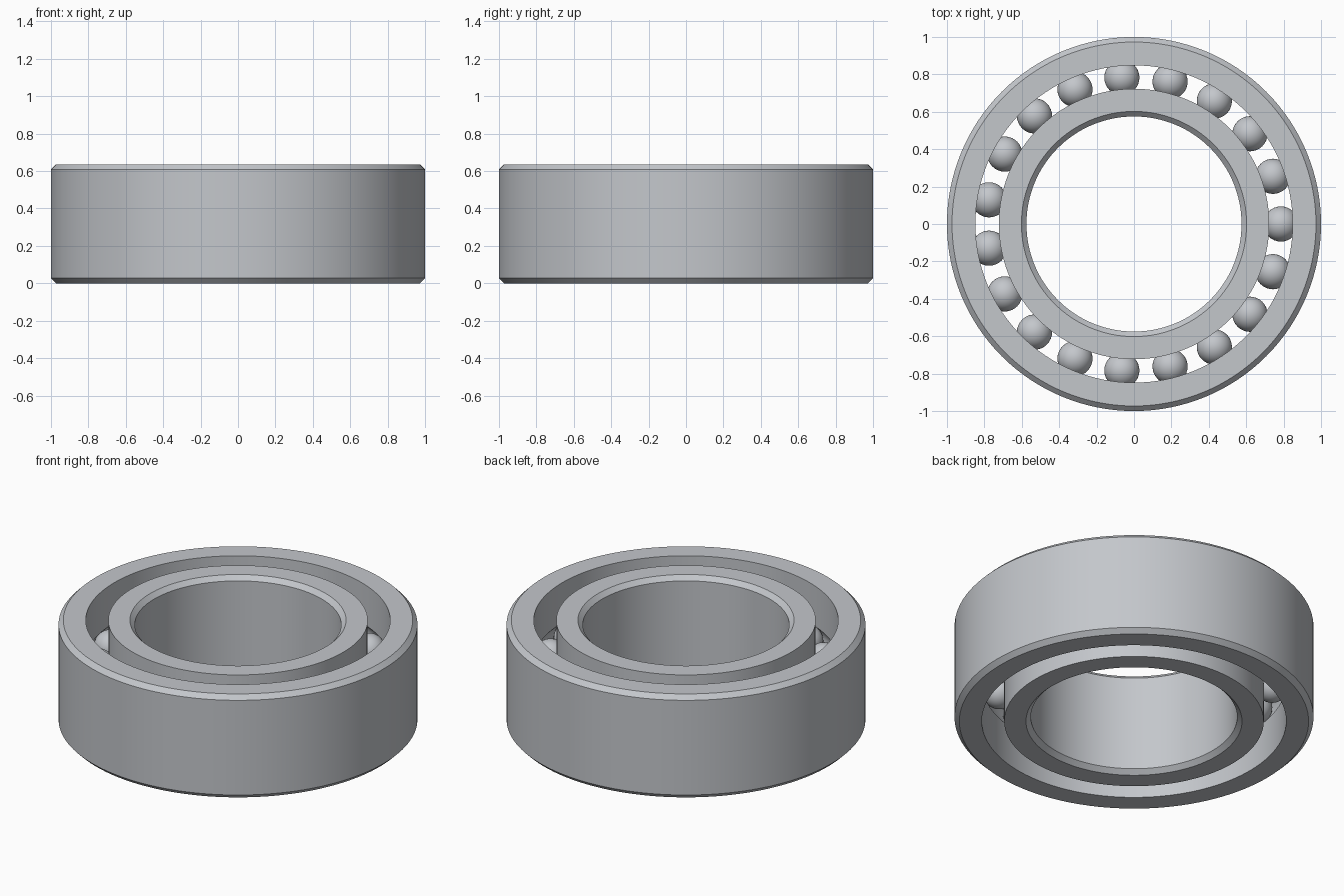
import bpy
import bmesh
import math
from mathutils import Matrix, Vector

HEIGHT = 0.636
MID = HEIGHT / 2
CHAMFER = 0.027
OUTER_R, OUTER_BORE = 1.0, 0.848
INNER_R, BORE = 0.723, 0.575
PITCH = (OUTER_BORE + INNER_R) / 2
BALL_R = 0.094
BALLS = 19
SEGMENTS = 128

if "Cube" in bpy.data.objects:
    bpy.data.objects.remove(bpy.data.objects["Cube"])

steel = bpy.data.materials.new("brushed steel")
steel.use_nodes = True
STEEL_COLOUR = (0.55, 0.57, 0.6, 1)
steel.diffuse_color = STEEL_COLOUR
steel.node_tree.nodes["Principled BSDF"].inputs["Base Color"].default_value = STEEL_COLOUR


def finish(name, bm, sharp_angle):
    """Turn a bmesh into a shaded object."""
    bmesh.ops.recalc_face_normals(bm, faces=bm.faces)
    mesh = bpy.data.meshes.new(name)
    bm.to_mesh(mesh)
    bm.free()
    mesh.materials.append(steel)
    obj = bpy.data.objects.new(name, mesh)
    bpy.context.collection.objects.link(obj)
    bpy.ops.object.select_all(action="DESELECT")
    obj.select_set(True)
    bpy.context.view_layer.objects.active = obj
    bpy.ops.object.shade_smooth_by_angle(angle=math.radians(sharp_angle))
    return obj


def lathe(name, profile):
    """Revolve a closed (radius, height) profile around the z axis."""
    bm = bmesh.new()
    verts = [bm.verts.new((r, 0, z)) for r, z in profile]
    edges = [bm.edges.new((v, verts[i - 1])) for i, v in enumerate(verts)]
    bmesh.ops.spin(bm, geom=verts + edges, cent=(0, 0, 0), axis=(0, 0, 1),
                   angle=math.tau, steps=SEGMENTS, use_merge=True)
    bmesh.ops.remove_doubles(bm, verts=bm.verts, dist=1e-5)
    return finish(name, bm, 30)


def raceway(wall, side, steps=14):
    """Ball groove cut into a wall, listed from bottom to top."""
    half = math.acos(abs(wall - PITCH) / BALL_R)
    angles = [half * (2 * i / steps - 1) for i in range(steps + 1)]
    return [(PITCH + side * BALL_R * math.cos(a), MID + BALL_R * math.sin(a))
            for a in angles]


def ring(name, plain, grooved, side):
    """Race with chamfers on the plain wall and a groove on the other."""
    face = plain + side * -CHAMFER
    lathe(name, [(face, HEIGHT), (plain, HEIGHT - CHAMFER),
                 (plain, CHAMFER), (face, 0), (grooved, 0)]
          + raceway(grooved, side) + [(grooved, HEIGHT)])


# Outer and inner races
ring("outer_race", OUTER_R, OUTER_BORE, 1)
ring("inner_race", BORE, INNER_R, -1)

# Rolling balls evenly spaced in the groove
for i in range(BALLS):
    turn = Matrix.Rotation(math.tau * i / BALLS, 4, "Z")
    bm = bmesh.new()
    bmesh.ops.create_uvsphere(bm, u_segments=32, v_segments=20, radius=BALL_R)
    ball = finish(f"ball_{i + 1}", bm, 60)
    ball.location = turn @ Vector((PITCH, 0, MID))
